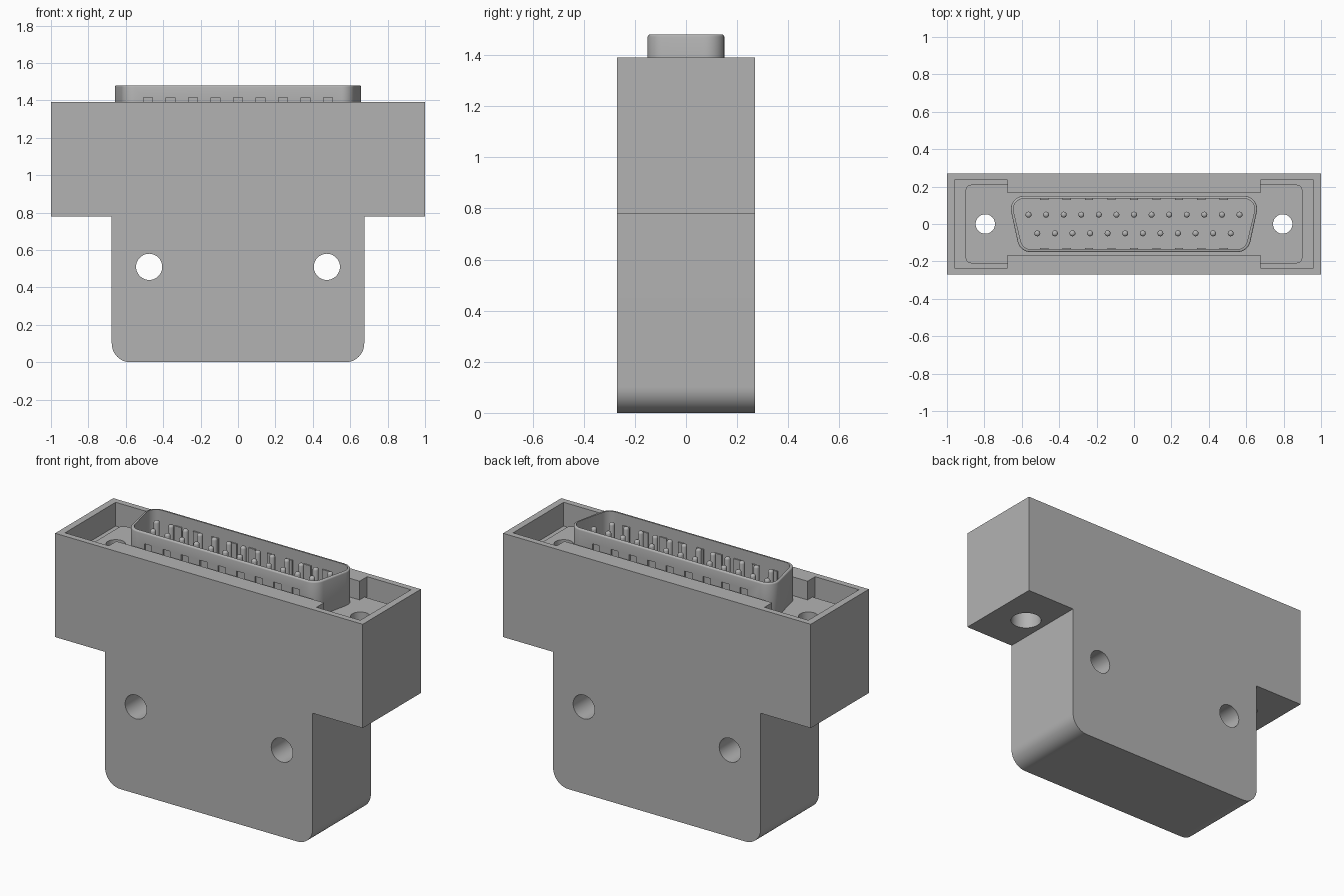
import bpy, bmesh, math
from mathutils import Vector, Matrix

cube = bpy.data.objects.get("Cube")
if cube:
    bpy.data.objects.remove(cube, do_unlink=True)

grey = bpy.data.materials.new("plain grey")
grey.use_nodes = True
grey.diffuse_color = (0.45, 0.45, 0.45, 1)
grey.node_tree.nodes["Principled BSDF"].inputs["Base Color"].default_value = (0.45, 0.45, 0.45, 1)


def add_object(name, bm):
    bmesh.ops.recalc_face_normals(bm, faces=bm.faces)
    mesh = bpy.data.meshes.new(name)
    bm.to_mesh(mesh)
    bm.free()
    mesh.materials.append(grey)
    obj = bpy.data.objects.new(name, mesh)
    bpy.context.collection.objects.link(obj)
    return obj


def prism(name, points, low, high, axis="Z"):
    """Extrude an outline along z, or an x-z outline along y."""
    bm = bmesh.new()
    to_3d = (lambda a, b: (a, b, low)) if axis == "Z" else (lambda a, b: (a, low, b))
    face = bm.faces.new([bm.verts.new(to_3d(*p)) for p in points])
    moved = bmesh.ops.extrude_face_region(bm, geom=[face])["geom"]
    step = Vector((0, 0, high - low)) if axis == "Z" else Vector((0, high - low, 0))
    bmesh.ops.translate(bm, verts=[v for v in moved if isinstance(v, bmesh.types.BMVert)], vec=step)
    return add_object(name, bm)


def rounded(points, radii, steps=8):
    """Replace each corner of an outline by an arc."""
    result = []
    for i, (p, r) in enumerate(zip(points, radii)):
        p = Vector(p)
        if r == 0:
            result.append(tuple(p))
            continue
        a = (Vector(points[i - 1]) - p).normalized()
        b = (Vector(points[(i + 1) % len(points)]) - p).normalized()
        half = a.angle(b) / 2
        centre = p + (a + b).normalized() * r / math.sin(half)
        start = p + a * r / math.tan(half) - centre
        end = p + b * r / math.tan(half) - centre
        sweep = start.angle_signed(end)
        for k in range(steps + 1):
            t = -sweep * k / steps
            result.append((centre.x + start.x * math.cos(t) - start.y * math.sin(t),
                           centre.y + start.x * math.sin(t) + start.y * math.cos(t)))
    return result


def rect(hx, hy, cx=0, cy=0):
    return [(cx - hx, cy - hy), (cx + hx, cy - hy), (cx + hx, cy + hy), (cx - hx, cy + hy)]


def circle(cx, cy, r, n=40):
    return [(cx + r * math.cos(k * math.tau / n), cy + r * math.sin(k * math.tau / n)) for k in range(n)]


def cut(obj, cutter):
    mod = obj.modifiers.new("cut", "BOOLEAN")
    mod.operation, mod.solver, mod.object = "DIFFERENCE", "EXACT", cutter
    bpy.context.view_layer.objects.active = obj
    bpy.ops.object.modifier_apply(modifier=mod.name)
    bpy.data.objects.remove(cutter, do_unlink=True)


def smooth(obj):
    bpy.ops.object.select_all(action="DESELECT")
    obj.select_set(True)
    bpy.context.view_layer.objects.active = obj
    bpy.ops.object.shade_smooth_by_angle(angle=math.radians(35))


def d_outline(inset):
    """Tapered outline of the plug, wide at the back."""
    y = 0.15 - inset
    pts = [(-0.61 + inset, -y), (0.61 - inset, -y), (0.675 - inset, y), (-0.675 + inset, y)]
    return rounded(pts, [0.07 - inset] * 4)


TOP, FLOOR, PLATE = 1.39, 1.25, 1.28

# Housing: T-shaped block with rounded lower corners
outline = [(-0.675, 0), (0.675, 0), (0.675, 0.78), (1, 0.78),
           (1, TOP), (-1, TOP), (-1, 0.78), (-0.675, 0.78)]
housing = prism("housing", rounded(outline, [0.1, 0.1] + [0] * 6, 12), -0.27, 0.27, "Y")

# Recess in the top, wider at both ends
quarter = [(0.675, 0.165), (0.675, 0.235), (0.96, 0.235)]
right = [(x, -y) for x, y in quarter] + quarter[::-1]
left = [(-x, -y) for x, y in right]
cut(housing, prism("recess_cutter", right + left, FLOOR, TOP + 0.1))

# Cross holes and screw wells
for side in (-1, 1):
    cut(housing, prism("cross_cutter", circle(0.475 * side, 0.51, 0.07), -0.4, 0.4, "Y"))
    cut(housing, prism("well_cutter", circle(0.795 * side, 0, 0.085), 0.7, 1.3))
smooth(housing)

# Mounting plate of the plug
plate = prism("mounting_plate", rounded(rect(0.9, 0.21), [0.03] * 4), FLOOR - 0.02, PLATE)
for side in (-1, 1):
    cut(plate, prism("screw_cutter", circle(0.795 * side, 0, 0.052), 1.1, 1.5))
smooth(plate)

# Thin shell with a softened rim
shell = prism("plug_shell", d_outline(0), PLATE - 0.01, 1.48)
rim = shell.modifiers.new("rim", "BEVEL")
rim.width, rim.segments, rim.angle_limit = 0.008, 3, math.radians(60)
bpy.context.view_layer.objects.active = shell
bpy.ops.object.modifier_apply(modifier=rim.name)
cut(shell, prism("shell_cutter", d_outline(0.015), 1.2, 1.6))

# Dimples pressed into the long walls, with bumps inside
for i in range(-4, 5):
    for side in (-1, 1):
        cut(shell, prism("dimple_cutter", rect(0.024, 0.01, 0.12 * i, 0.15 * side), PLATE, 1.415))
        prism("shell_bump", rect(0.022, 0.005, 0.12 * i, 0.133 * side), PLATE, 1.415)
smooth(shell)

# Insulator that carries the pins
smooth(prism("insulator", d_outline(0.012), PLATE - 0.01, PLATE + 0.02))

# Two rows of round-tipped pins
for count, y in ((13, 0.05), (12, -0.05)):
    for k in range(count):
        x = (k - (count - 1) / 2) * 0.094
        bm = bmesh.new()
        bmesh.ops.create_cone(bm, cap_ends=True, segments=16, radius1=0.016, radius2=0.016,
                              depth=0.18, matrix=Matrix.Translation((x, y, 1.37)))
        tip = [e for e in bm.edges if all(v.co.z > 1.45 for v in e.verts)]
        bmesh.ops.bevel(bm, geom=tip, offset=0.012, segments=3, profile=0.5, affect="EDGES")
        smooth(add_object("pin", bm))
